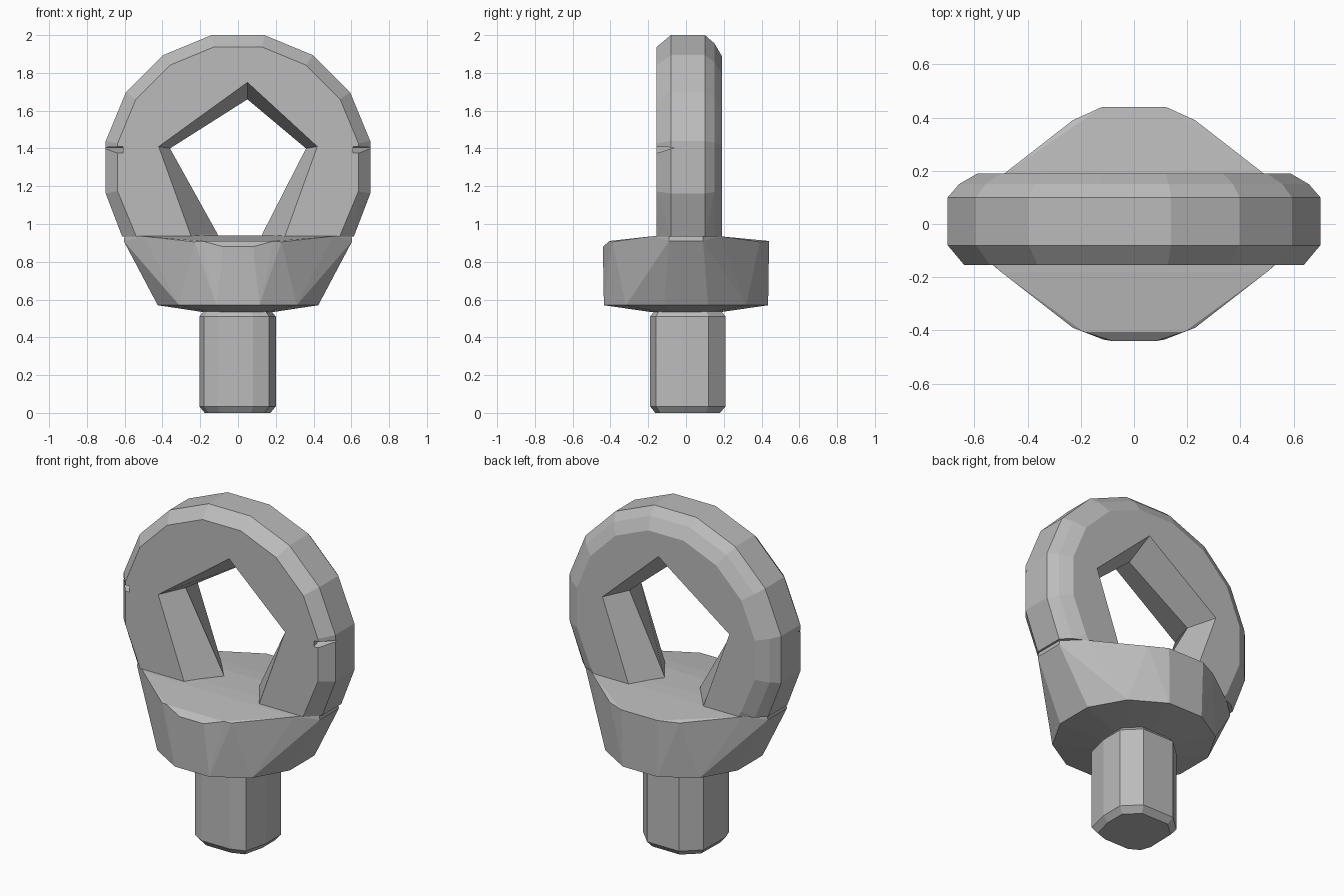
import bpy
import bmesh
from math import sin, cos, pi, sqrt

if "Cube" in bpy.data.objects:
    bpy.data.objects.remove(bpy.data.objects["Cube"], do_unlink=True)

steel = bpy.data.materials.new("grey steel")
steel.use_nodes = True
grey = (0.5, 0.5, 0.5, 1)
steel.diffuse_color = grey
steel.node_tree.nodes["Principled BSDF"].inputs["Base Color"].default_value = grey


def finish(name, bm):
    bmesh.ops.recalc_face_normals(bm, faces=bm.faces[:])
    mesh = bpy.data.meshes.new(name)
    bm.to_mesh(mesh)
    bm.free()
    mesh.materials.append(steel)
    obj = bpy.data.objects.new(name, mesh)
    bpy.context.collection.objects.link(obj)
    return obj


def hull(name, points):
    """Flat-faced convex solid around the points."""
    bm = bmesh.new()
    for p in points:
        bm.verts.new(p)
    bmesh.ops.convex_hull(bm, input=bm.verts[:])
    loose = [v for v in bm.verts if not v.link_faces]
    bmesh.ops.delete(bm, geom=loose, context='VERTS')
    bmesh.ops.dissolve_limit(bm, angle_limit=0.01, verts=bm.verts[:], edges=bm.edges[:])
    return finish(name, bm)


def loft(name, loops):
    """Closed solid through equal-length loops."""
    bm = bmesh.new()
    rings = [[bm.verts.new(p) for p in loop] for loop in loops]
    n = len(rings[0])
    for a, b in zip(rings, rings[1:]):
        for i in range(n):
            j = (i + 1) % n
            bm.faces.new((a[i], a[j], b[j], b[i]))
    bm.faces.new(rings[0])
    bm.faces.new(rings[-1])
    return finish(name, bm)


def cut(target, cutter):
    cutter.hide_render = True
    mod = target.modifiers.new("cut", 'BOOLEAN')
    mod.operation = 'DIFFERENCE'
    mod.solver = 'EXACT'
    mod.object = cutter
    bpy.context.view_layer.objects.active = target
    bpy.ops.object.modifier_apply(modifier=mod.name)
    bpy.data.objects.remove(cutter, do_unlink=True)


# Threaded end: faceted bar, chamfered at both ends
outline = [(-0.11, -0.19), (0.08, -0.19), (0.165, -0.16), (0.2, -0.02), (0.2, 0.12),
           (0.11, 0.21), (-0.1, 0.21), (-0.2, 0.12), (-0.205, -0.08), (-0.18, -0.15)]
loft("shank", [[(x * s, y * s, z) for x, y in outline]
               for s, z in ((0.86, 0), (1, 0.035), (1, 0.51), (0.88, 0.54))])

# Collar: round underside flaring to a wide pointed top
points = []
for i in range(12):
    a = (i + 0.5) * pi / 6
    points += [(0.44 * cos(a), 0.45 * sin(a), 0.57), (0.2 * cos(a), 0.2 * sin(a), 0.535)]
for sx in (-1, 1):
    for sy in (-1, 1):
        points += [(sx * 0.6, sy * 0.09, 0.94), (sx * 0.605, sy * 0.09, 0.91),
                   (sx * 0.5, sy * 0.18, 0.935), (sx * 0.23, sy * 0.39, 0.905)]
    points += [(sx * 0.19, -0.405, 0.91), (sx * 0.08, -0.44, 0.88), (sx * 0.12, 0.44, 0.91)]
hull("collar", points)

# Ring: rounded disc with a flat foot sitting on the collar
centre, foot, sides = 1.3, 0.935, 16
points = []
for y, r in ((-0.155, 0.65), (-0.08, 0.714), (0.1, 0.714), (0.15, 0.67), (0.19, 0.6)):
    for i in range(sides):
        a = (i + 0.5) * 2 * pi / sides
        z = centre + r * sin(a)
        if z > foot:
            points.append((r * cos(a), y, z))
    half = sqrt(r * r - (centre - foot) ** 2)
    points += [(half, y, foot), (-half, y, foot)]
ring = hull("ring", points)

# Five-sided eye, narrowest in the middle of the ring
wide = [(-0.42, 1.41), (0.05, 1.75), (0.42, 1.41), (0.25, 0.94), (0.21, 0.83), (-0.21, 0.83), (-0.25, 0.94)]
narrow = [(-0.36, 1.4), (0.05, 1.66), (0.36, 1.4), (0.13, 0.95), (0.09, 0.83), (-0.07, 0.83), (-0.11, 0.95)]
cut(ring, loft("eye_cutter", [[(x, y, z) for x, z in shape] for y, shape in
                              ((-0.2, wide), (-0.155, wide), (0.02, narrow), (0.19, wide), (0.24, wide))]))

# Small notches at the front of each side
for s in (-1, 1):
    cut(ring, hull("notch_cutter", [(s * x, y, z) for x in (0.61, 0.75)
                                    for y, z in ((-0.17, 1.41), (-0.17, 1.37), (-0.06, 1.405))]))
